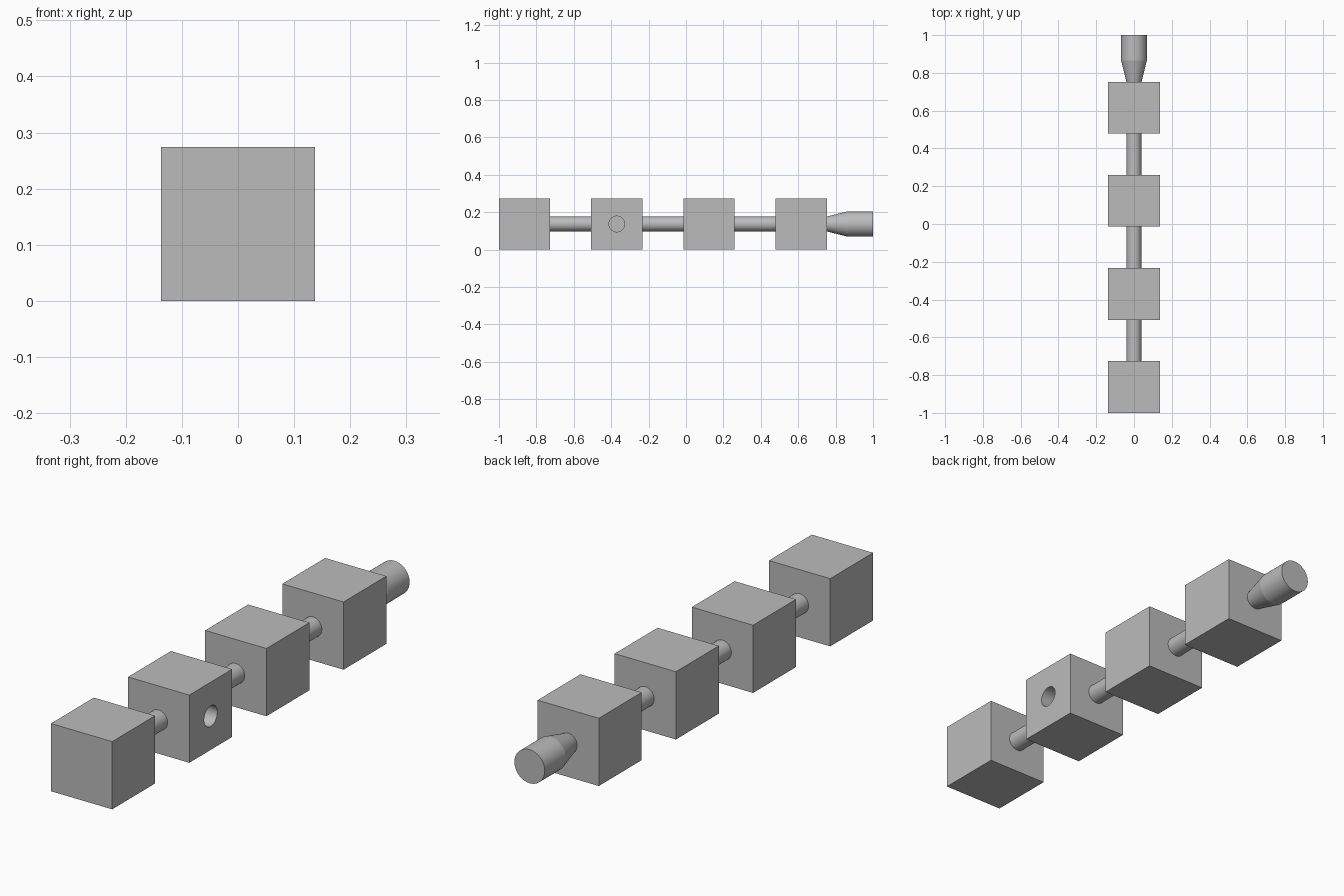
import bpy
import math

default = bpy.data.objects.get("Cube")
if default:
    bpy.data.objects.remove(default, do_unlink=True)

SIZE = 0.274                  # block edge
PITCH = 0.493                 # spacing between blocks
MID = SIZE / 2                # height of the shaft axis
BAR_R = 0.04
FIRST = -1 + MID              # centre of the front block

steel = bpy.data.materials.new("plain grey")
steel.use_nodes = True
grey = (0.5, 0.5, 0.5, 1)
steel.diffuse_color = grey
steel.node_tree.nodes["Principled BSDF"].inputs["Base Color"].default_value = grey


def finish(name, smooth=False):
    ob = bpy.context.object
    ob.name = name
    ob.data.materials.append(steel)
    if smooth:
        bpy.ops.object.shade_smooth_by_angle(angle=math.radians(12))
    return ob


def rod(name, y0, y1, r0, r1):
    """Round section along y, from radius r0 to r1."""
    bpy.ops.mesh.primitive_cone_add(
        vertices=48, radius1=r0, radius2=r1, depth=y1 - y0,
        location=(0, (y0 + y1) / 2, MID), rotation=(-math.pi / 2, 0, 0))
    return finish(name, True)


# Row of blocks joined by short bars
blocks = []
for i in range(4):
    y = FIRST + i * PITCH
    bpy.ops.mesh.primitive_cube_add(size=SIZE, location=(0, y, MID))
    blocks.append(finish(f"block_{i + 1}"))
    if i < 3:
        rod(f"bar_{i + 1}", y + MID, y + PITCH - MID, BAR_R, BAR_R)

# Blind round hole in the left side of the second block
bpy.ops.mesh.primitive_cylinder_add(
    vertices=48, radius=0.042, depth=SIZE,
    location=(MID, FIRST + PITCH, MID), rotation=(0, math.pi / 2, 0))
cutter = finish("hole_cutter", True)
cutter.hide_render = True
drilled = blocks[1]
cut = drilled.modifiers.new("hole", "BOOLEAN")
cut.operation = "DIFFERENCE"
cut.solver = "EXACT"
cut.object = cutter
bpy.context.view_layer.objects.active = drilled
bpy.ops.object.modifier_apply(modifier=cut.name)
bpy.data.objects.remove(cutter, do_unlink=True)

# Handle at the back: a flare turned in one profile with the straight grip
back = FIRST + 3 * PITCH + MID
profile = [(0, back), (BAR_R, back), (0.068, 0.865), (0.068, 1), (0, 1)]
mesh = bpy.data.meshes.new("handle")
mesh.from_pydata([(r, y, 0) for r, y in profile], [(i, i + 1) for i in range(4)], [])
handle = bpy.data.objects.new("handle", mesh)
handle.location.z = MID
bpy.context.collection.objects.link(handle)
bpy.ops.object.select_all(action="DESELECT")
handle.select_set(True)
bpy.context.view_layer.objects.active = handle
turn = handle.modifiers.new("turn", "SCREW")
turn.axis = "Y"
turn.steps = turn.render_steps = 48
turn.use_merge_vertices = True
turn.use_normal_calculate = True
bpy.ops.object.modifier_apply(modifier=turn.name)
bpy.ops.object.mode_set(mode="EDIT")
bpy.ops.mesh.select_all(action="SELECT")
bpy.ops.mesh.normals_make_consistent(inside=False)
bpy.ops.object.mode_set(mode="OBJECT")
finish("handle", True)
